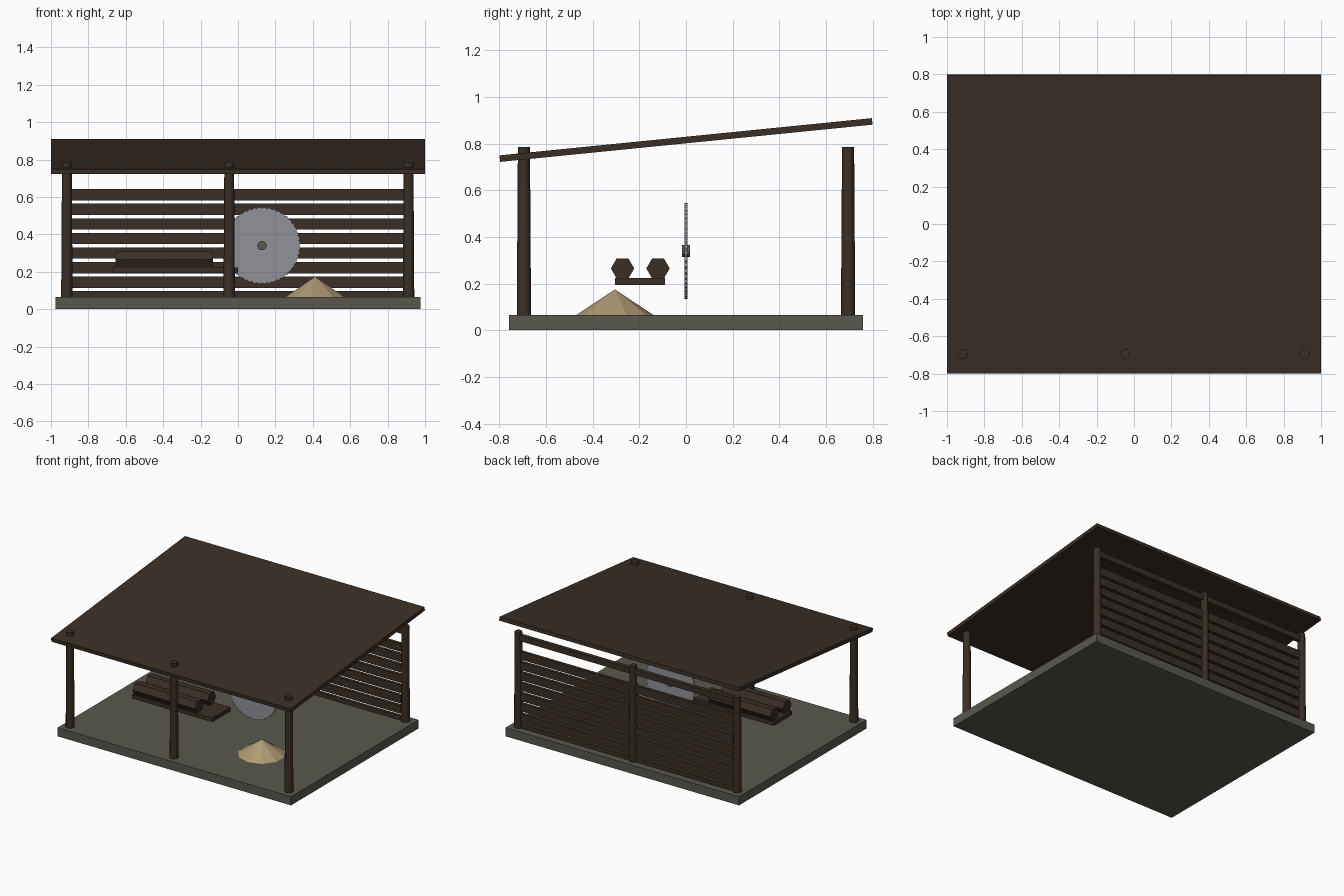
import bpy, bmesh, math
from mathutils import Matrix

if "Cube" in bpy.data.objects:
    bpy.data.objects.remove(bpy.data.objects["Cube"])


def material(name, rgb):
    m = bpy.data.materials.new(name)
    m.diffuse_color = (*rgb, 1)
    m.use_nodes = True
    m.node_tree.nodes["Principled BSDF"].inputs["Base Color"].default_value = m.diffuse_color
    return m


WOOD = material("dark wood", (0.042, 0.028, 0.019))
STONE = material("grey stone", (0.098, 0.098, 0.078))
STEEL = material("steel", (0.28, 0.29, 0.315))
DUST = material("sawdust", (0.43, 0.33, 0.175))


def finish(name, bm, mat, smooth=False):
    bmesh.ops.recalc_face_normals(bm, faces=bm.faces)
    me = bpy.data.meshes.new(name)
    bm.to_mesh(me)
    bm.free()
    ob = bpy.data.objects.new(name, me)
    bpy.context.collection.objects.link(ob)
    me.materials.append(mat)
    if smooth:
        bpy.ops.object.select_all(action='DESELECT')
        ob.select_set(True)
        bpy.context.view_layer.objects.active = ob
        bpy.ops.object.shade_smooth_by_angle(angle=math.radians(40))
    return ob


def box(name, x, y, z, mat, tilt=0):
    """Box from (min, max) ranges, optionally tilted about x through its centre."""
    bm = bmesh.new()
    c = [(a + b) / 2 for a, b in (x, y, z)]
    s = [b - a for a, b in (x, y, z)]
    bmesh.ops.create_cube(bm, size=1, matrix=Matrix.Translation(c)
                          @ Matrix.Rotation(tilt, 4, 'X') @ Matrix.Diagonal((*s, 1)))
    return finish(name, bm, mat)


def cone(name, loc, r1, r2, depth, sides, mat, rot=Matrix(), smooth=False):
    bm = bmesh.new()
    bmesh.ops.create_cone(bm, cap_ends=True, segments=sides, radius1=r1, radius2=r2,
                          depth=depth, matrix=Matrix.Translation(loc) @ rot)
    return finish(name, bm, mat, smooth)


# Floor and sloping roof
box("floor_slab", (-0.975, 0.975), (-0.76, 0.76), (0, 0.065), STONE)
box("roof", (-1, 1), (-0.8025, 0.8025), (0.8015, 0.8295), WOOD, math.atan(0.1))

# Tapered posts, front ones poke through the roof
for side, y in (("front", -0.695), ("back", 0.695)):
    for place, x in (("left", -0.915), ("middle", -0.047), ("right", 0.912)):
        cone(f"{side}_post_{place}", (x, y, 0.393), 0.031, 0.026, 0.784, 12, WOOD, smooth=True)

# Back wall slats and top rail
for i in range(8):
    z = 0.066 + 0.078 * i
    box(f"wall_slat_{i + 1}", (-0.912, 0.912), (0.683, 0.707), (z - 0.03, z + 0.03), WOOD)
box("back_top_rail", (-0.912, 0.912), (0.68, 0.71), (0.722, 0.765), WOOD)

# Saw blade with fine teeth
bm = bmesh.new()
n = 96
ring = []
for i in range(n):
    r = 0.207 if i % 2 else 0.2
    a = 2 * math.pi * i / n
    ring.append(bm.verts.new((0.128 + r * math.cos(a), -0.006, 0.34 + r * math.sin(a))))
face = bm.faces.new(ring)
ext = bmesh.ops.extrude_face_region(bm, geom=[face])
bmesh.ops.translate(bm, vec=(0, 0.012, 0),
                    verts=[v for v in ext["geom"] if isinstance(v, bmesh.types.BMVert)])
finish("saw_blade", bm, STEEL)
cone("blade_hub", (0.128, 0, 0.34), 0.025, 0.025, 0.034, 12, STONE,
     Matrix.Rotation(math.pi / 2, 4, 'X'))

# Log carriage with two six-sided logs
box("log_carriage", (-0.67, 0.0), (-0.305, -0.09), (0.193, 0.224), WOOD)
for i, y in enumerate((-0.272, -0.12)):
    cone(f"log_{i + 1}", (-0.395, y, 0.265), 0.05, 0.05, 0.52, 6, WOOD,
         Matrix.Rotation(math.pi / 2, 4, 'Y'))

# Sawdust heap
cone("sawdust_heap", (0.412, -0.305, 0.12), 0.166, 0, 0.11, 10, DUST)
